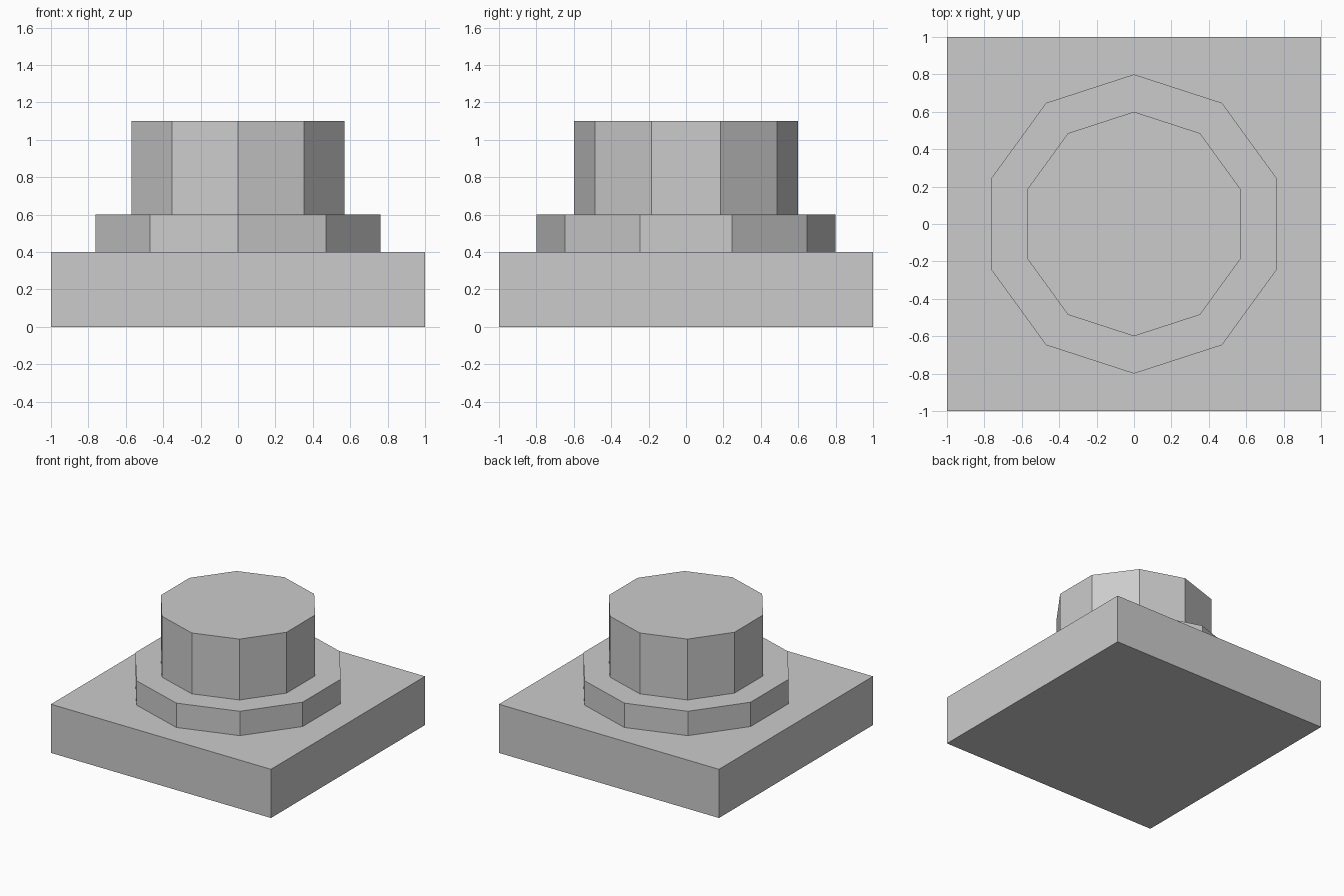
import bpy

cube = bpy.data.objects.get("Cube")
if cube:
    bpy.data.objects.remove(cube, do_unlink=True)

# Single flat grey
grey = bpy.data.materials.new("plain grey")
grey.use_nodes = True
colour = (0.6, 0.6, 0.6, 1)
grey.diffuse_color = colour
for node in grey.node_tree.nodes:
    if node.type == 'BSDF_PRINCIPLED':
        node.inputs["Base Color"].default_value = colour


def finish(name):
    obj = bpy.context.object
    obj.name = name
    obj.data.name = name
    obj.data.materials.append(grey)
    return obj


def ten_sided_tier(name, radius, bottom, top):
    bpy.ops.mesh.primitive_cylinder_add(
        vertices=10, radius=radius, depth=top - bottom,
        location=(0, 0, (bottom + top) / 2))
    return finish(name)


# Square plinth
bpy.ops.mesh.primitive_cube_add(size=1, location=(0, 0, 0.2))
plinth = finish("square_plinth")
plinth.scale = (2, 2, 0.4)
bpy.ops.object.transform_apply(location=False, rotation=False, scale=True)

# Wide collar and the column stub on it, each with a corner facing front and back
ten_sided_tier("collar", 0.8, 0.4, 0.6)
ten_sided_tier("column_stub", 0.6, 0.6, 1.1)
